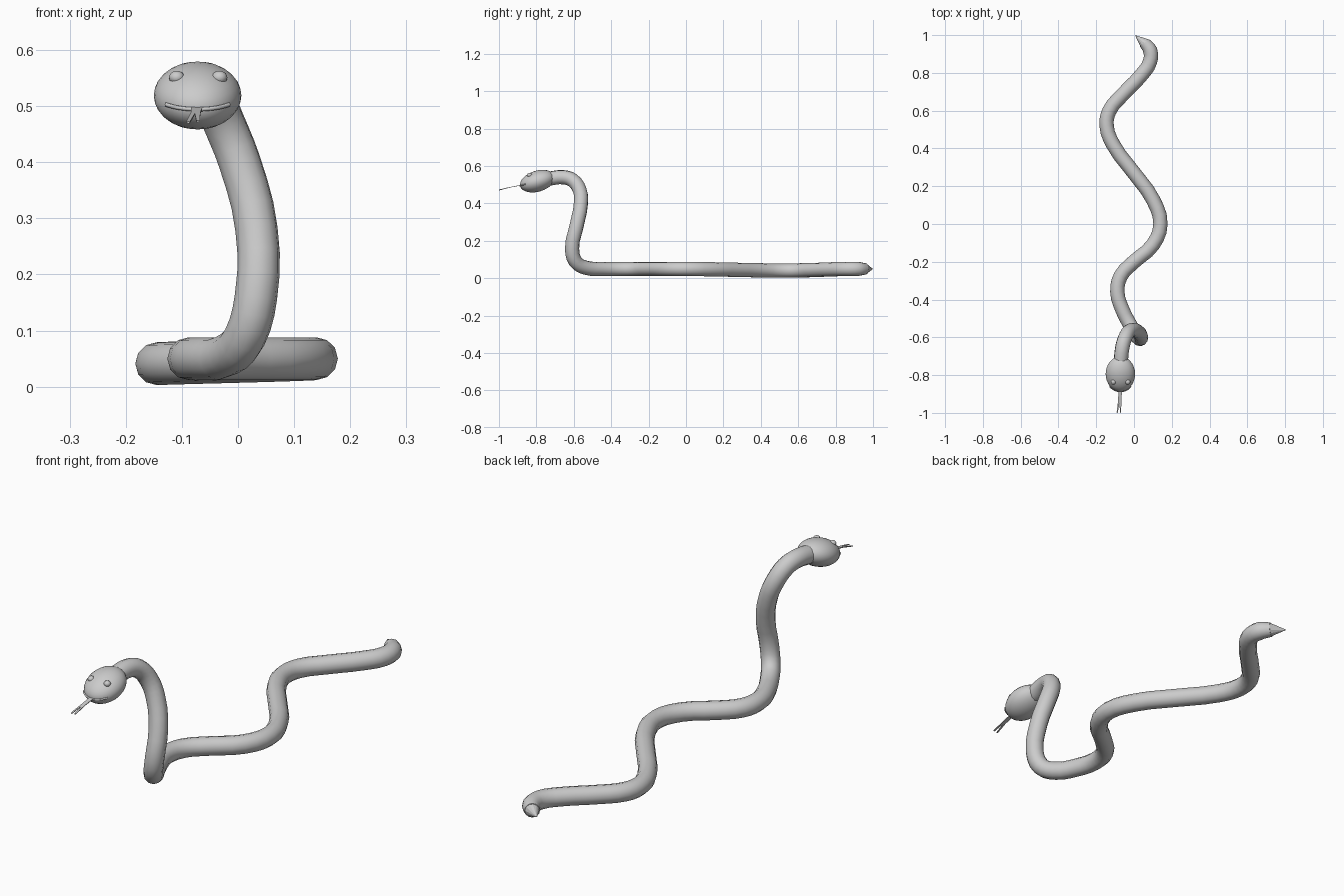
import bpy, bmesh, math
from mathutils import Matrix, Vector, Euler

if "Cube" in bpy.data.objects:
    bpy.data.objects.remove(bpy.data.objects["Cube"])


def tube(name, points, radius, res=3, sides=4, end_radius=1.0):
    # round tube swept along a smooth path
    cu = bpy.data.curves.new(name, 'CURVE')
    cu.dimensions = '3D'
    cu.resolution_u = res
    cu.bevel_depth = radius
    cu.bevel_resolution = sides
    cu.use_fill_caps = True
    sp = cu.splines.new('BEZIER')
    sp.bezier_points.add(len(points) - 1)
    for bp, co in zip(sp.bezier_points, points):
        bp.co = co
        bp.handle_left_type = bp.handle_right_type = 'AUTO'
    sp.bezier_points[0].radius = end_radius
    sp.use_smooth = True
    ob = bpy.data.objects.new(name, cu)
    bpy.context.collection.objects.link(ob)
    return ob


def ball(name, matrix, seg, rings):
    bpy.ops.mesh.primitive_uv_sphere_add(segments=seg, ring_count=rings, radius=1)
    ob = bpy.context.object
    ob.name = name
    ob.data.transform(matrix)
    bpy.ops.object.shade_smooth()
    return ob


# body: winding on the ground, then rising into the neck
body_path = [
    (0.055, 0.960, 0.050), (0.085, 0.920, 0.050), (0.085, 0.860, 0.050),
    (0.040, 0.790, 0.048), (-0.060, 0.685, 0.044), (-0.130, 0.600, 0.042),
    (-0.145, 0.520, 0.041), (-0.110, 0.420, 0.042), (0.000, 0.270, 0.045),
    (0.100, 0.130, 0.048), (0.140, 0.000, 0.050), (0.100, -0.110, 0.050),
    (0.000, -0.200, 0.050), (-0.070, -0.275, 0.050), (-0.088, -0.360, 0.050),
    (-0.063, -0.450, 0.050), (-0.020, -0.535, 0.056), (0.012, -0.590, 0.088),
    (0.032, -0.609, 0.160), (0.033, -0.585, 0.280), (0.003, -0.562, 0.400),
    (-0.025, -0.568, 0.470), (-0.048, -0.605, 0.523), (-0.062, -0.655, 0.540),
    (-0.070, -0.730, 0.533)]
tube("body", body_path, 0.038, end_radius=0.8)

# pointed tail tip
base, tip = Vector((0.060, 0.953, 0.050)), Vector((0.005, 1.0, 0.050))
bpy.ops.mesh.primitive_cone_add(vertices=12, radius1=0.031, radius2=0,
                                depth=(tip - base).length, location=(base + tip) / 2,
                                rotation=(tip - base).to_track_quat('Z', 'Y').to_euler())
bpy.context.object.name = "tail_tip"

# head: egg tilted slightly nose-down
head_m = Matrix.LocRotScale(Vector((-0.072, -0.794, 0.519)), Euler((0.3, 0, 0)),
                            Vector((0.078, 0.096, 0.056)))
ball("head", head_m, 32, 16)

# eyes
for side, x in (("right", -0.109), ("left", -0.033)):
    ball("eye_" + side, Matrix.LocRotScale(Vector((x, -0.836, 0.551)), None,
                                           Vector((0.014, 0.014, 0.012))), 16, 8)

# mouth: thin lip line hugging the front of the head
mouth_path = []
for i in range(9):
    a = -0.8 + 0.2 * i
    mouth_path.append(head_m @ Vector((math.sin(a), -math.cos(a), 0.07)))
tube("mouth", mouth_path, 0.004, res=2, sides=1)

# forked tongue: flat outline with a little thickness
outline = [(-0.062, -0.865, 0.502), (-0.082, -0.865, 0.502), (-0.084, -0.935, 0.489),
           (-0.092, -0.998, 0.473), (-0.086, -1.000, 0.472), (-0.077, -0.945, 0.487),
           (-0.074, -1.000, 0.474), (-0.068, -0.998, 0.475), (-0.067, -0.935, 0.489)]
bm = bmesh.new()
face = bm.faces.new([bm.verts.new(p) for p in outline])
ext = bmesh.ops.extrude_face_region(bm, geom=[face])
bmesh.ops.translate(bm, verts=[g for g in ext["geom"] if isinstance(g, bmesh.types.BMVert)],
                    vec=(0, 0, -0.003))
bmesh.ops.recalc_face_normals(bm, faces=bm.faces)
me = bpy.data.meshes.new("tongue")
bm.to_mesh(me)
bm.free()
bpy.context.collection.objects.link(bpy.data.objects.new("tongue", me))
